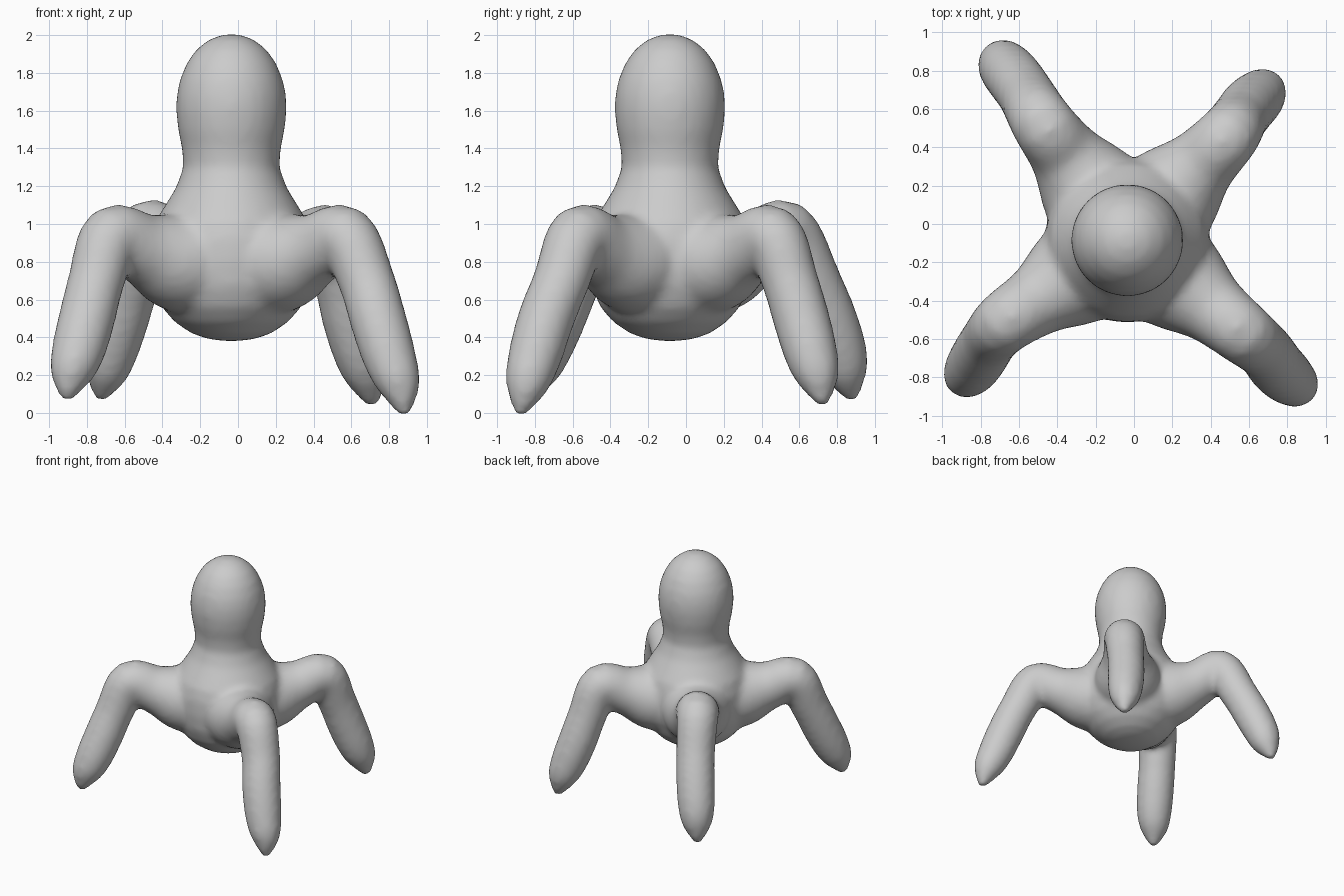
import bpy, bmesh, math
from mathutils import Vector

if "Cube" in bpy.data.objects:
    bpy.data.objects.remove(bpy.data.objects["Cube"])

AXIS = Vector((-0.035, -0.085, 0))

grey = bpy.data.materials.new("plain grey")
grey.diffuse_color = (0.6, 0.6, 0.6, 1)
grey.use_nodes = True
grey.node_tree.nodes["Principled BSDF"].inputs["Base Color"].default_value = grey.diffuse_color


def loft(bm, rings, sides=24):
    """Closed tube through (centre, radius, normal) rings."""
    loops = []
    for c, r, n in rings:
        u = n.cross(Vector((0, 1, 0)) if abs(n.z) > 0.9 else Vector((0, 0, 1))).normalized()
        if loops:  # carry the previous frame along so the tube does not twist
            u = (prev - n * prev.dot(n)).normalized()
        prev = u
        v = n.cross(u)
        loops.append([bm.verts.new(c + r * (u * math.cos(a) + v * math.sin(a)))
                      for a in (2 * math.pi * i / sides for i in range(sides))])
    for a, b in zip(loops, loops[1:]):
        for i in range(sides):
            j = (i + 1) % sides
            bm.faces.new((a[i], a[j], b[j], b[i]))
    bm.faces.new(loops[0][::-1])
    bm.faces.new(loops[-1])


def spline(pts, steps=5):
    """Catmull-Rom through 4D points (x, y, z, radius)."""
    p = [Vector(q) for q in pts]
    p = [2 * p[0] - p[1]] + p + [2 * p[-1] - p[-2]]
    out = []
    for i in range(1, len(p) - 2):
        a, b, c, d = p[i - 1:i + 3]
        for s in range(steps):
            t = s / steps
            out.append(0.5 * (2 * b + (c - a) * t + (2 * a - 5 * b + 4 * c - d) * t * t
                              + (3 * b - a - 3 * c + d) * t ** 3))
    return out + [p[-2]]


bm = bmesh.new()

# Head, neck and belly as one turned profile (radius, height)
profile = [(0.03, 0.38), (0.12, 0.39), (0.21, 0.42), (0.30, 0.48), (0.37, 0.56), (0.415, 0.67),
           (0.43, 0.80), (0.425, 0.92), (0.40, 1.02), (0.345, 1.11), (0.295, 1.19), (0.255, 1.30),
           (0.262, 1.40), (0.283, 1.50), (0.293, 1.60), (0.29, 1.68), (0.275, 1.76), (0.238, 1.85),
           (0.19, 1.92), (0.13, 1.97), (0.07, 1.997), (0.02, 2.005)]
loft(bm, [(AXIS + Vector((0, 0, z)), r, Vector((0, 0, 1))) for r, z in profile], 32)

# Legs: knee, shin and tip centres
legs = [
    [(0.57, -0.57, 0.93), (0.68, -0.66, 0.70), (0.74, -0.74, 0.50), (0.80, -0.80, 0.30),
     (0.855, -0.845, 0.14), (0.885, -0.88, -0.01)],
    [(-0.67, -0.51, 0.93), (-0.75, -0.60, 0.70), (-0.80, -0.68, 0.50), (-0.845, -0.75, 0.33),
     (-0.885, -0.80, 0.20), (-0.91, -0.84, 0.07)],
    [(-0.48, 0.53, 0.96), (-0.56, 0.67, 0.70), (-0.62, 0.755, 0.50), (-0.67, 0.815, 0.33),
     (-0.70, 0.85, 0.20), (-0.73, 0.885, 0.07)],
    [(0.49, 0.46, 0.93), (0.55, 0.55, 0.70), (0.595, 0.61, 0.50), (0.645, 0.66, 0.32),
     (0.685, 0.70, 0.18), (0.715, 0.725, 0.04)],
]
radii = (0.165, 0.15, 0.15, 0.142, 0.112, 0.03)
for pts in legs:
    knee = Vector(pts[0])
    path = []
    # Hip flares into the body
    for f, z, r in ((0.2, 0.80, 0.30), (0.48, 0.81, 0.265), (0.74, 0.87, 0.19)):
        c = AXIS.lerp(knee, f)
        path.append((c.x, c.y, z, r))
    path += [(*p, r) for p, r in zip(pts, radii)]
    s = spline(path)
    rings = []
    for i, q in enumerate(s):
        n = (s[min(i + 1, len(s) - 1)] - s[max(i - 1, 0)]).to_3d().normalized()
        rings.append((q.to_3d(), q.w, n))
    loft(bm, rings)

bmesh.ops.recalc_face_normals(bm, faces=bm.faces)
mesh = bpy.data.meshes.new("four_legged_body")
bm.to_mesh(mesh)
bm.free()
body = bpy.data.objects.new("four_legged_body", mesh)
bpy.context.collection.objects.link(body)

# Fuse all parts into one soft skin
fuse = body.modifiers.new("fuse", 'REMESH')
fuse.mode = 'VOXEL'
fuse.voxel_size = 0.025
soften = body.modifiers.new("soften", 'SMOOTH')
soften.factor = 0.5
soften.iterations = 8
bpy.context.view_layer.objects.active = body
body.select_set(True)
bpy.ops.object.convert(target='MESH')
body.data.materials.clear()
body.data.materials.append(grey)
for p in body.data.polygons:
    p.material_index = 0
bpy.ops.object.shade_smooth()
